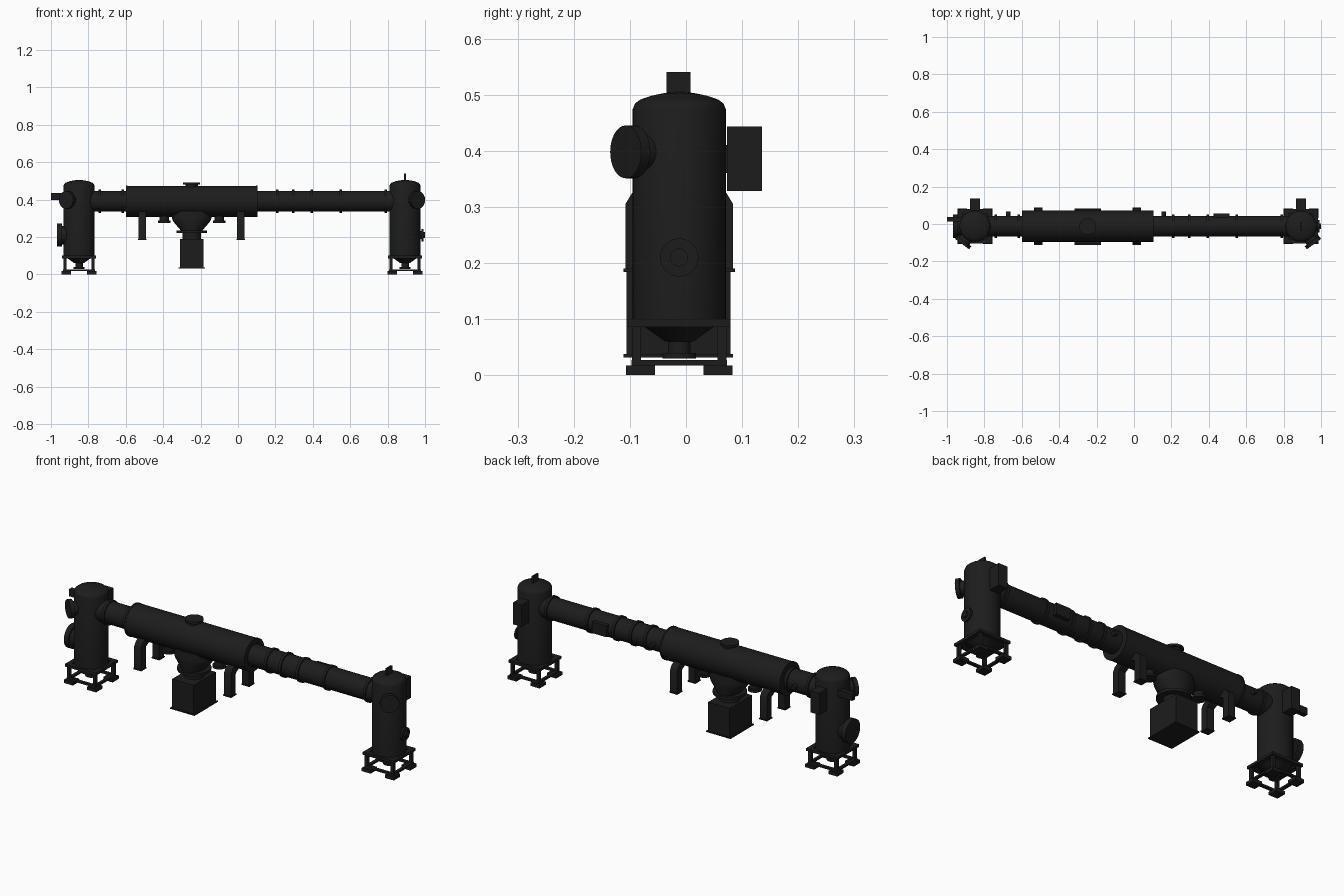
import bpy, bmesh, math
from mathutils import Vector

if "Cube" in bpy.data.objects:
    bpy.data.objects.remove(bpy.data.objects["Cube"])

YC, ZC = -0.012, 0.391          # pipe axis
BOX_X = -0.248                  # centre of the collecting hopper
mat = bpy.data.materials.new("black_steel")
mat.diffuse_color = (0.012, 0.012, 0.012, 1)
mat.use_nodes = True
mat.node_tree.nodes["Principled BSDF"].inputs["Base Color"].default_value = mat.diffuse_color


def finish(name, bm, smooth=True):
    bmesh.ops.recalc_face_normals(bm, faces=bm.faces)
    me = bpy.data.meshes.new(name)
    bm.to_mesh(me)
    bm.free()
    ob = bpy.data.objects.new(name, me)
    bpy.context.collection.objects.link(ob)
    me.materials.append(mat)
    if smooth:
        bpy.ops.object.select_all(action='DESELECT')
        ob.select_set(True)
        bpy.context.view_layer.objects.active = ob
        bpy.ops.object.shade_smooth_by_angle(angle=math.radians(35))
    return ob


def box(name, x0, x1, y0, y1, z0, z1):
    bm = bmesh.new()
    bmesh.ops.create_cube(bm, size=1)
    for v in bm.verts:
        v.co = ((x0 + x1) / 2 + v.co.x * (x1 - x0), (y0 + y1) / 2 + v.co.y * (y1 - y0),
                (z0 + z1) / 2 + v.co.z * (z1 - z0))
    return finish(name, bm, False)


def loft(name, rings):
    """Skin a list of equal-length point loops and cap both ends."""
    bm = bmesh.new()
    loops = [[bm.verts.new(p) for p in r] for r in rings]
    n = len(loops[0])
    for a, b in zip(loops, loops[1:]):
        for i in range(n):
            j = (i + 1) % n
            bm.faces.new((a[i], a[j], b[j], b[i]))
    bm.faces.new(loops[0])
    bm.faces.new(loops[-1])
    return finish(name, bm)


def turned(name, origin, direction, profile, seg=48):
    """Solid of revolution: profile is (distance along direction, radius)."""
    o, d = Vector(origin), Vector(direction).normalized()
    u = d.orthogonal().normalized()
    w = d.cross(u)
    return loft(name, [[o + d * t + (u * math.cos(a) + w * math.sin(a)) * r
                        for a in (math.tau * i / seg for i in range(seg))] for t, r in profile])


# Long pipe, ringed by flanges
X = (1, 0, 0)
turned("long_pipe", (0, YC, ZC), X, [(-0.80, 0.056), (0.84, 0.056)])
for x in (-0.74, -0.617, 0.21, 0.295, 0.395, 0.55, 0.79):
    turned("pipe_flange", (x, YC, ZC), X, [(-0.007, 0.063), (0.007, 0.063)])

# Wide drum with end rims
turned("drum", (0, YC, ZC), X, [(-0.60, 0.083), (0.104, 0.083)], 64)
for x in (-0.596, 0.10):
    turned("drum_rim", (x, YC, ZC), X, [(-0.004, 0.085), (0.004, 0.085)], 64)

# Cap on top of the drum
turned("drum_cap", (BOX_X, YC, 0.45), (0, 0, 1),
       [(0, 0.034), (0.03, 0.034), (0.03, 0.045), (0.042, 0.045)])

# Funnel under the drum: oval mouth narrowing to a round neck
funnel = [(0.34, 0.105, 0.075), (0.30, 0.105, 0.079), (0.285, 0.10, 0.078), (0.235, 0.058, 0.07)]
loft("funnel", [[(BOX_X + rx * math.cos(a), YC + ry * math.sin(a), z)
                 for a in (math.tau * i / 48 for i in range(48))] for z, rx, ry in funnel])
turned("funnel_neck", (BOX_X, YC, 0.18), (0, 0, 1),
       [(0, 0.05), (0.042, 0.05), (0.042, 0.082), (0.056, 0.082)])

# Collecting box and its rims
box("collecting_box", BOX_X - 0.063, BOX_X + 0.063, YC - 0.094, YC + 0.091, 0.037, 0.19)
box("collecting_box_base", BOX_X - 0.071, BOX_X + 0.071, YC - 0.099, YC + 0.096, 0.032, 0.038)

# Four bent side chutes under the drum
for x in (-0.512, 0.014):
    for s in (-1, 1):
        path = [(0.03, 0.36, 0.03, 0.36), (0.084, 0.325, 0.055, 0.298),
                (0.096, 0.305, 0.056, 0.285), (0.096, 0.188, 0.056, 0.188)]
        rings = [[(x - 0.02, YC + s * o, zo), (x + 0.02, YC + s * o, zo),
                  (x + 0.02, YC + s * i, zi), (x - 0.02, YC + s * i, zi)]
                 for o, zo, i, zi in path[1:]]
        rings.insert(0, [(x - 0.02, YC + s * 0.05, 0.345), (x + 0.02, YC + s * 0.05, 0.345),
                         (x + 0.02, YC + s * 0.02, 0.318), (x - 0.02, YC + s * 0.02, 0.318)])
        loft("side_chute", rings)
        ya, yb = sorted((YC + s * 0.053, YC + s * 0.099))
        box("chute_flange", x - 0.023, x + 0.023, ya, yb, 0.184, 0.190)

# Short drain nozzles under the drum
for x in (-0.395, -0.10):
    turned("drain_nozzle", (x, YC, 0.34), (0, 0, -1),
           [(0, 0.025), (0.052, 0.025), (0.052, 0.034), (0.064, 0.034)], 32)

# Small fittings at the back of the pipe
for x, h in ((-0.672, 0.012), (0.158, 0.012)):
    turned("pipe_fitting", (x, YC, ZC), (0, 1, 0), [(0, h), (0.078, h)], 24)
box("pipe_plate", 0.425, 0.51, 0.0, 0.057, ZC - 0.03, ZC + 0.03)


def tower(cx, side):
    """Domed vessel on a square stand; side points away from the middle."""
    turned("tower_body", (cx, YC, 0), (0, 0, 1),
           [(0.06, 0.025), (0.085, 0.06), (0.095, 0.083), (0.474, 0.083), (0.484, 0.079), (0.491, 0.070),
            (0.498, 0.050), (0.503, 0.026), (0.505, 0.004)], 64)
    turned("tower_outlet", (cx, YC, 0.03), (0, 0, 1), [(0, 0.03), (0.01, 0.03), (0.01, 0.02), (0.04, 0.02)], 32)
    # square stand: top frame, lower frame, posts and feet
    h = 0.091
    for s in (-1, 1):
        for z0, z1, k in ((0.086, 0.100, 0.024), (0.017, 0.027, 0.016)):
            e = h if z0 > 0.05 else 0.085
            a, b = sorted((s * e, s * (e - k)))
            box("stand_rail", cx - e, cx + e, YC + a, YC + b, z0, z1)
            box("stand_rail", cx + a, cx + b, YC - e, YC + e, z0, z1)
        for t in (-1, 1):
            px, py = cx + s * 0.076, YC + t * 0.076
            box("stand_post", px - 0.008, px + 0.008, py - 0.008, py + 0.008, 0.01, 0.09)
            fx, fy = cx + s * 0.068, YC + t * 0.069
            box("stand_foot", fx - 0.026, fx + 0.026, fy - 0.026, fy + 0.026, 0, 0.017)
    # angled round hatch near the top
    turned("angled_hatch", (cx, YC, 0.398), (side * 0.59, -0.81, 0),
           [(0, 0.034), (0.098, 0.034), (0.098, 0.047), (0.118, 0.047)])
    # box at the back
    box("back_cabinet", cx - 0.026, cx + 0.026, 0.073, 0.135, 0.328, 0.443)
    box("cabinet_mount", cx - 0.012, cx + 0.012, 0.05, 0.08, 0.36, 0.41)


LX, RX = -0.85, 0.893
tower(LX, -1)
tower(RX, 1)

# Left tower: large access door and upper side duct
turned("access_door", (LX, YC, 0.21), (-1, 0, 0),
       [(0, 0.05), (0.092, 0.05), (0.092, 0.062), (0.118, 0.062)])
box("side_duct", -1.0, -0.90, 0.014, 0.038, 0.398, 0.435)

# Right tower: small side nozzle and lifting lug
turned("side_nozzle", (RX, YC, 0.21), (1, 0, 0),
       [(0, 0.022), (0.088, 0.022), (0.088, 0.034), (0.098, 0.034), (0.098, 0.016), (0.107, 0.016)])
box("lifting_lug", RX - 0.005, RX + 0.005, -0.035, 0.008, 0.49, 0.54)
